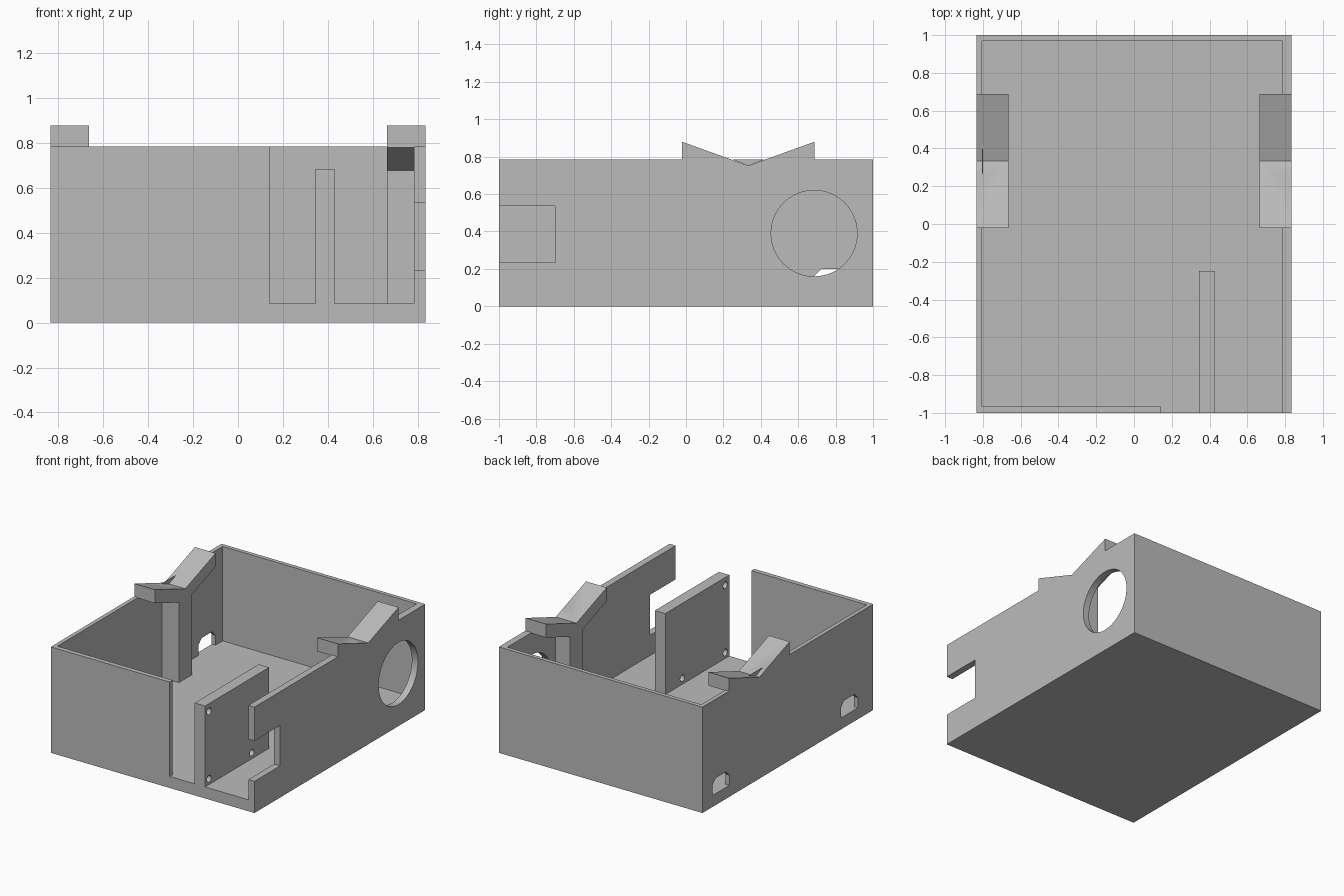
import bpy, bmesh, math

if "Cube" in bpy.data.objects:
    bpy.data.objects.remove(bpy.data.objects["Cube"])

grey = bpy.data.materials.new("plain grey")
grey.diffuse_color = (0.5, 0.5, 0.5, 1)
grey.use_nodes = True
grey.node_tree.nodes["Principled BSDF"].inputs["Base Color"].default_value = grey.diffuse_color


def prism(name, profile, x0, x1):
    """Extrude a closed (y, z) profile along x."""
    bm = bmesh.new()
    face = bm.faces.new([bm.verts.new((x0, y, z)) for y, z in profile])
    ext = bmesh.ops.extrude_face_region(bm, geom=[face])
    moved = [v for v in ext["geom"] if isinstance(v, bmesh.types.BMVert)]
    bmesh.ops.translate(bm, vec=(x1 - x0, 0, 0), verts=moved)
    bmesh.ops.recalc_face_normals(bm, faces=bm.faces[:])
    mesh = bpy.data.meshes.new(name)
    bm.to_mesh(mesh)
    bm.free()
    mesh.materials.append(grey)
    obj = bpy.data.objects.new(name, mesh)
    bpy.context.collection.objects.link(obj)
    return obj


def box(name, x0, x1, y0, y1, z0, z1):
    return prism(name, [(y0, z0), (y1, z0), (y1, z1), (y0, z1)], x0, x1)


def disc(y, z, r, n):
    return [(y + r * math.cos(2 * math.pi * i / n),
             z + r * math.sin(2 * math.pi * i / n)) for i in range(n)]


def combine(target, tool, operation):
    """Apply a boolean and remove the tool."""
    mod = target.modifiers.new("shape", 'BOOLEAN')
    mod.operation, mod.solver, mod.object = operation, 'EXACT', tool
    bpy.context.view_layer.objects.active = target
    bpy.ops.object.modifier_apply(modifier=mod.name)
    bpy.data.objects.remove(tool)


# Open-topped case with a floor and four walls
case = box("case", -0.835, 0.835, -1, 1, 0, 0.785)
combine(case, box("cavity", -0.805, 0.785, -0.965, 0.97, 0.085, 1.2), 'DIFFERENCE')
# Front opening, side notch and round port
combine(case, box("front_gap", 0.14, 0.785, -1.2, -0.9, 0.085, 1.2), 'DIFFERENCE')
combine(case, box("side_notch", 0.7, 1, -1.2, -0.70, 0.235, 0.535), 'DIFFERENCE')
combine(case, prism("round_port", disc(0.685, 0.39, 0.23, 64), 0.7, 1), 'DIFFERENCE')

# Cable openings with clipped top corners in the left wall
for y in (0.785, -0.72):
    slot = [(y - 0.1, 0.085), (y + 0.1, 0.085), (y + 0.1, 0.16),
            (y + 0.06, 0.2), (y - 0.06, 0.2), (y - 0.1, 0.16)]
    combine(case, prism("cable_slot", slot, -1, -0.7), 'DIFFERENCE')

# V-shaped saddles on posts, one on each side wall
mid, half, post = 0.333, 0.355, 0.076
peak, valley, thick = 0.88, 0.752, 0.1
under = valley - thick + (peak - valley) * post / half
saddle = [(mid - half, peak), (mid - half, peak - thick), (mid - post, under),
          (mid - post, 0.05), (mid + post, 0.05), (mid + post, under),
          (mid + half, peak - thick), (mid + half, peak), (mid, valley)]
groove = [(mid - half, peak), (mid, valley), (mid + half, peak)]
for side in (-1, 1):
    combine(case, prism("saddle", saddle, side * 0.665, side * 0.835), 'UNION')
combine(case, prism("groove", groove, -1, 1), 'DIFFERENCE')

# Thin sliver of wall left standing in the left groove
prism("wall_sliver", [(0.25, 0.784), (mid, valley), (0.416, 0.784)], -0.805, -0.80)

# Upright mounting plate with screw holes
plate = box("mounting_plate", 0.345, 0.43, -1, -0.25, 0.085, 0.685)
for y, z in ((-0.953, 0.628), (-0.953, 0.128), (-0.45, 0.13)):
    combine(plate, prism("screw_hole", disc(y, z, 0.025, 20), 0.2, 0.6), 'DIFFERENCE')

# Smooth the round holes, keep every corner crisp
for obj in (case, plate):
    bpy.ops.object.select_all(action='DESELECT')
    obj.select_set(True)
    bpy.context.view_layer.objects.active = obj
    bpy.ops.object.shade_smooth_by_angle(angle=math.radians(20))
